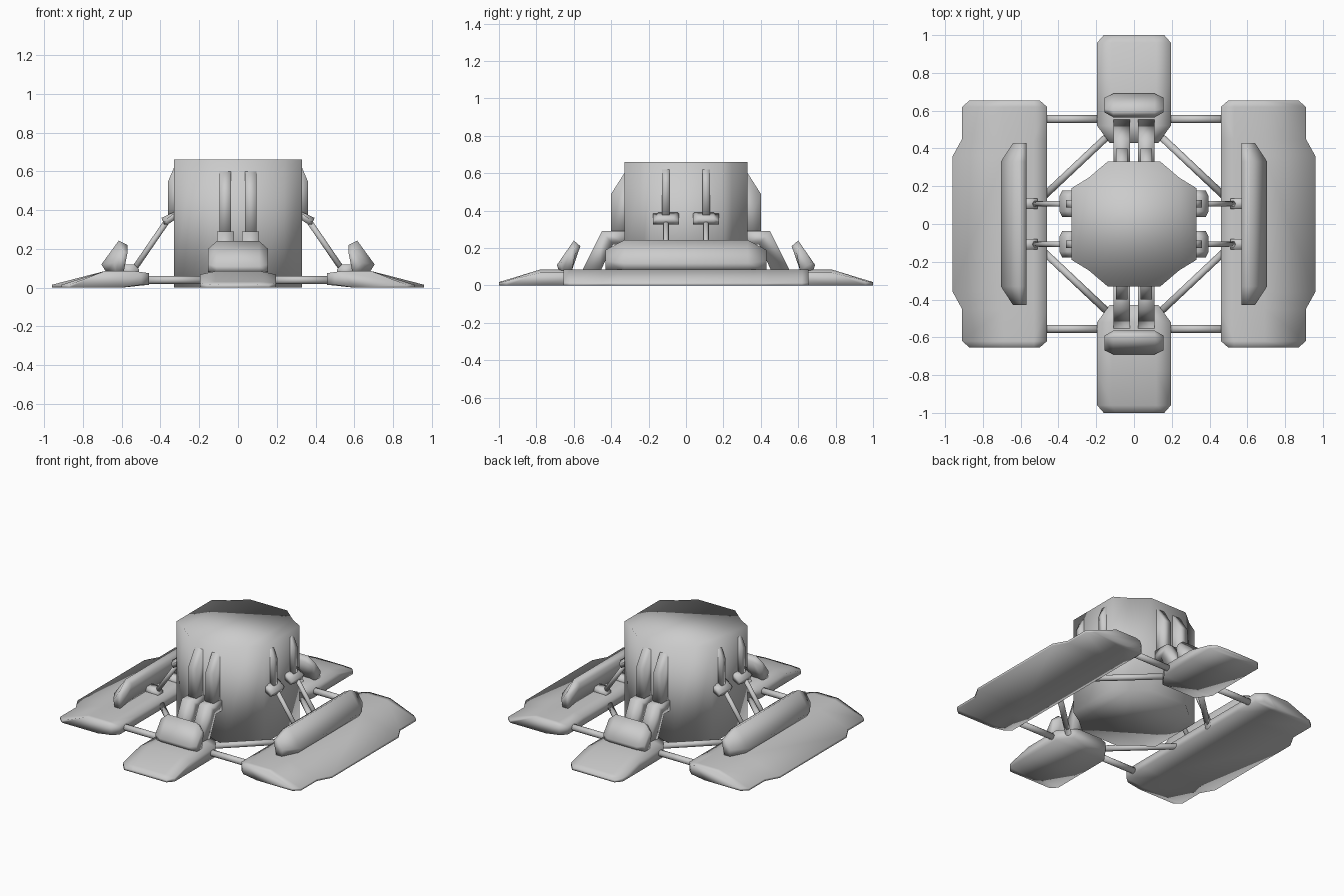
import bpy, bmesh
from mathutils import Vector

cube = bpy.data.objects.get("Cube")
if cube:
    bpy.data.objects.remove(cube)

grey = bpy.data.materials.new("light_grey")
grey.use_nodes = True
COLOUR = (0.6, 0.6, 0.6, 1)
grey.diffuse_color = COLOUR
grey.node_tree.nodes["Principled BSDF"].inputs["Base Color"].default_value = COLOUR


def finish(name, bm, mirror=""):
    """Turn a bmesh into a smooth object, mirrored over the named axes."""
    bmesh.ops.recalc_face_normals(bm, faces=bm.faces)
    mesh = bpy.data.meshes.new(name)
    bm.to_mesh(mesh)
    bm.free()
    mesh.materials.append(grey)
    mesh.shade_smooth()
    ob = bpy.data.objects.new(name, mesh)
    bpy.context.collection.objects.link(ob)
    if mirror:
        mod = ob.modifiers.new("Mirror", "MIRROR")
        mod.use_axis = [axis in mirror for axis in "XYZ"]
        mod.use_mirror_merge = False
    return ob


def loft(name, rings, mirror=""):
    """Skin a row of equal-sized rings and cap both ends."""
    bm = bmesh.new()
    rows = [[bm.verts.new(p) for p in ring] for ring in rings]
    for a, b in zip(rows, rows[1:]):
        for i in range(len(a)):
            j = (i + 1) % len(a)
            bm.faces.new((a[i], a[j], b[j], b[i]))
    bm.faces.new(rows[0])
    bm.faces.new(rows[-1])
    return finish(name, bm, mirror)


def extrude_x(name, profile, x, half, mirror=""):
    return loft(name, [[(x + s * half, y, z) for y, z in profile] for s in (-1, 1)], mirror)


def extrude_y(name, profile, y, half, mirror=""):
    return loft(name, [[(x, y + s * half, z) for x, z in profile] for s in (-1, 1)], mirror)


def rod(name, start, end, radius, mirror=""):
    start, end = Vector(start), Vector(end)
    axis = end - start
    bm = bmesh.new()
    bmesh.ops.create_cone(bm, cap_ends=True, segments=12, radius1=radius,
                          radius2=radius, depth=axis.length)
    turn = axis.to_track_quat("Z", "Y").to_matrix().to_4x4()
    bmesh.ops.transform(bm, matrix=turn, verts=bm.verts)
    bmesh.ops.translate(bm, vec=(start + end) / 2, verts=bm.verts)
    return finish(name, bm, mirror)


# Central tower: an upright twelve-sided drum
corner = [(0.33, 0.19), (0.24, 0.245), (0.14, 0.33)]
outline = (corner + [(-x, y) for x, y in reversed(corner)]
           + [(-x, -y) for x, y in corner] + [(x, -y) for x, y in reversed(corner)])
loft("tower", [[(x, y, z) for x, y in outline] for z in (0, 0.66)])

# Long side floats, thin along their outer edge
half_plan = [(0.655, 0.50, 0.87), (0.62, 0.46, 0.91), (0.45, 0.46, 0.91), (0.36, 0.46, 0.96)]
plan = half_plan + [(-y, a, b) for y, a, b in reversed(half_plan)]
loft("side_float", [[(a, y, 0.015), (a, y, 0.075), (0.53, y, 0.085), (0.69, y, 0.085),
                     (b, y, 0.015), (b, y, 0.0), (0.60, y, 0.0)] for y, a, b in plan], "X")

# Short end floats, tapering to a thin outer lip
end_plan = [(0.43, 0.13, 0.08), (0.52, 0.195, 0.085), (0.78, 0.195, 0.085),
            (0.96, 0.195, 0.03), (1.0, 0.16, 0.018)]
loft("end_float", [[(-w, y, 0), (-w, y, h * 0.8), (-w * 0.6, y, h), (w * 0.6, y, h),
                    (w, y, h * 0.8), (w, y, 0)] for y, w, h in end_plan], "Y")

# Leaning shields on the floats, narrowed at both tips
side_tip = [(0.57, 0.18), (0.60, 0.19), (0.64, 0.13), (0.63, 0.08), (0.59, 0.08)]
side_mid = [(0.57, 0.22), (0.615, 0.243), (0.705, 0.12), (0.68, 0.08), (0.605, 0.08)]
loft("side_shield", [[(x, y, z) for x, z in section] for y, section in
                     ((-0.43, side_tip), (-0.33, side_mid), (0.33, side_mid), (0.43, side_tip))], "X")
end_tip = [(0.59, 0.18), (0.61, 0.20), (0.67, 0.12), (0.66, 0.08), (0.61, 0.08)]
end_mid = [(0.565, 0.21), (0.60, 0.24), (0.69, 0.11), (0.68, 0.08), (0.61, 0.08)]
loft("end_shield", [[(x, y, z) for y, z in section] for x, section in
                    ((-0.155, end_tip), (-0.11, end_mid), (0.11, end_mid), (0.155, end_tip))], "Y")

# Paired upright ribs and bent arms at the front and back of the tower
extrude_x("end_rib", [(0.31, 0.60), (0.33, 0.60), (0.40, 0.49), (0.40, 0.26), (0.31, 0.26)],
          0.065, 0.03, "XY")
extrude_x("end_arm", [(0.31, 0.29), (0.45, 0.29), (0.56, 0.07), (0.46, 0.07),
                      (0.39, 0.22), (0.31, 0.22)], 0.065, 0.044, "XY")

# Ribs and bracket pads on the tower sides
SIDE_Y = 0.107
extrude_y("side_rib", [(0.31, 0.62), (0.33, 0.62), (0.36, 0.55), (0.36, 0.36), (0.31, 0.36)],
          SIDE_Y, 0.02, "XY")
loft("side_bracket", [[(0.31, SIDE_Y + s * w, 0.40), (o, SIDE_Y + s * w, top),
                       (o - 0.015, SIDE_Y + s * w, 0.325), (0.31, SIDE_Y + s * w, 0.36)]
                      for s, w, o, top in ((-1, 0.07, 0.38, 0.345), (-1, 0.04, 0.395, 0.36),
                                           (1, 0.04, 0.395, 0.36), (1, 0.07, 0.38, 0.345))], "XY")

# Struts from the brackets down to the feet on the side floats
rod("side_strut", (0.355, SIDE_Y, 0.36), (0.54, SIDE_Y, 0.09), 0.015, "XY")
extrude_y("strut_foot", [(0.51, 0.07), (0.51, 0.095), (0.535, 0.12), (0.60, 0.12), (0.61, 0.07)],
          SIDE_Y, 0.028, "XY")

# Low frame bars linking the floats
rod("cross_bar", (0.17, 0.555, 0.04), (0.49, 0.555, 0.04), 0.021, "XY")
rod("diagonal_bar", (0.48, 0.145, 0.04), (0.14, 0.465, 0.04), 0.019, "XY")
